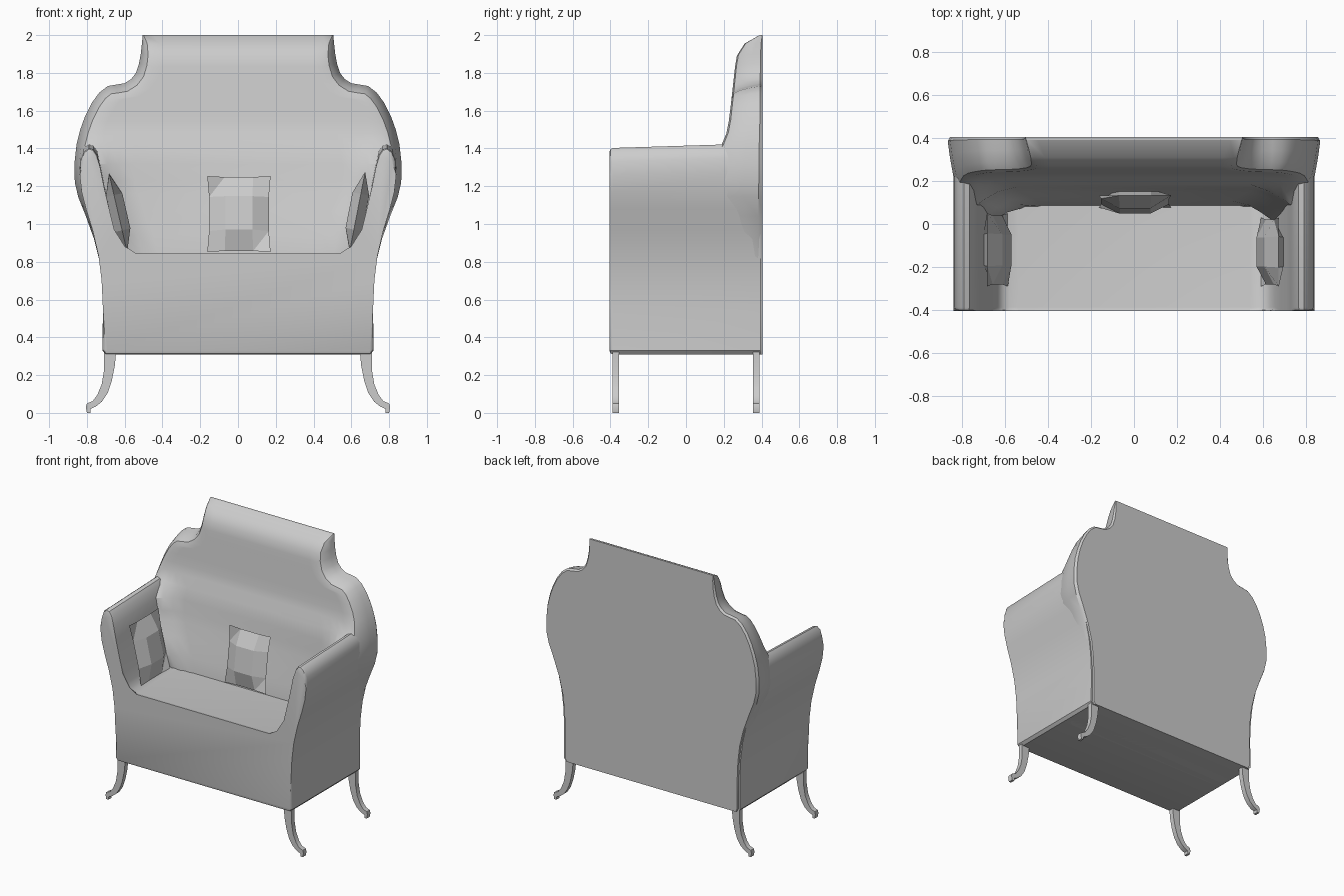
import bpy, bmesh, math
from mathutils import Matrix, Vector

if "Cube" in bpy.data.objects:
    bpy.data.objects.remove(bpy.data.objects["Cube"])


def finish(name, bm, smooth=True):
    bmesh.ops.recalc_face_normals(bm, faces=bm.faces)
    me = bpy.data.meshes.new(name)
    bm.to_mesh(me)
    bm.free()
    ob = bpy.data.objects.new(name, me)
    bpy.context.collection.objects.link(ob)
    if smooth:
        bpy.ops.object.select_all(action='DESELECT')
        ob.select_set(True)
        bpy.context.view_layer.objects.active = ob
        bpy.ops.object.shade_smooth_by_angle(angle=math.radians(35))
    return ob


def extrude_profile(pts, y0, y1):
    """Solid from an x/z outline; returns bmesh and its front face."""
    bm = bmesh.new()
    a = [bm.verts.new((x, y0, z)) for x, z in pts]
    b = [bm.verts.new((x, y1, z)) for x, z in pts]
    front = bm.faces.new(a)
    bm.faces.new(b[::-1])
    n = len(pts)
    for i in range(n):
        j = (i + 1) % n
        bm.faces.new((a[i], b[i], b[j], a[j]))
    return bm, front


def lerp_table(table, z):
    if z <= table[0][0]:
        return table[0][1]
    for (z0, v0), (z1, v1) in zip(table, table[1:]):
        if z <= z1:
            return v0 + (v1 - v0) * (z - z0) / (z1 - z0)
    return table[-1][1]


# Seat and arms: one U-shaped profile with rounded front edges
half = [(0.70, 0.31), (0.718, 0.33), (0.715, 0.55), (0.722, 0.7), (0.738, 0.83),
        (0.768, 0.96), (0.805, 1.08), (0.828, 1.17), (0.838, 1.26), (0.834, 1.33),
        (0.818, 1.38), (0.79, 1.402), (0.765, 1.395), (0.745, 1.365), (0.73, 1.3),
        (0.71, 1.2), (0.682, 1.08), (0.655, 0.97), (0.632, 0.90), (0.61, 0.865),
        (0.58, 0.85), (0.54, 0.845)]
outline = half + [(-x, z) for x, z in half[::-1]]
bm, front = extrude_profile(outline, -0.405, 0.395)
for v in bm.verts:
    if v.co.y > 0 and v.co.z > 1.2:
        v.co.z += 0.025
bmesh.ops.bevel(bm, geom=list(front.edges), offset=0.018, segments=2,
                profile=0.5, affect='EDGES')
finish("seat_and_arms", bm)

# Back: shaped outline lofted forward in shrinking rings
back_half = [(0.70, 0.31), (0.712, 0.335), (0.712, 0.55), (0.718, 0.68), (0.732, 0.8),
             (0.762, 0.92), (0.805, 1.04), (0.845, 1.14), (0.864, 1.22),
             (0.866, 1.32), (0.855, 1.42), (0.835, 1.5), (0.81, 1.57), (0.775, 1.64),
             (0.735, 1.695), (0.69, 1.73), (0.645, 1.738), (0.60, 1.745),
             (0.565, 1.768), (0.54, 1.80), (0.524, 1.85), (0.515, 1.9), (0.508, 1.96),
             (0.505, 2.0)]
front_y = [(0.84, 0.08), (0.92, 0.105), (1.2, 0.155), (1.42, 0.185), (1.47, 0.212),
           (1.55, 0.228), (1.7, 0.245), (1.88, 0.265), (1.93, 0.285), (1.965, 0.32),
           (2.0, 0.39)]
BACK = 0.405


def ring_point(i, t, inset):
    x, z = back_half[i]
    last = len(back_half) - 1
    p, q = back_half[max(i - 1, 0)], back_half[min(i + 1, last)]
    n = Vector((q[1] - p[1], p[0] - q[0])).normalized()
    if i in (0, last):
        n = Vector((1, 0))
    d = inset * min(1, (BACK - lerp_table(front_y, z)) / 0.15)
    x, z = x - n.x * d, z - n.y * d
    return x, BACK + (lerp_table(front_y, z) - BACK) * t, z


bm = bmesh.new()
rings = []
N = len(back_half)
for t, inset in [(0, 0.012), (0.08, 0), (0.4, 0.01), (0.75, 0.025), (0.95, 0.045), (1, 0.075)]:
    pts = [ring_point(i, t, inset) for i in range(N)]
    rings.append([[bm.verts.new((s * x, y, z)) for x, y, z in pts] for s in (1, -1)])
for r0, r1 in zip(rings, rings[1:]):
    for s in (0, 1):
        for i in range(N - 1):
            bm.faces.new((r0[s][i], r0[s][i + 1], r1[s][i + 1], r1[s][i]))
    for i in (0, N - 1):
        bm.faces.new((r0[0][i], r0[1][i], r1[1][i], r1[0][i]))
# flat rear, and front with columns that sweep forward into the arms
R, L = rings[0]
for i in range(N - 1):
    bm.faces.new((R[i], R[i + 1], L[i + 1], L[i]))
R, L = rings[-1]
cols = [R]
for off in (0.05, 0.10, 0.16, 0.24):
    cols.append([bm.verts.new((v.co.x - off, v.co.y, v.co.z)) for v in R])
for c in cols[::-1]:
    if c is not R:
        cols.append([bm.verts.new((-v.co.x, v.co.y, v.co.z)) for v in c])
cols.append(L)
for k, c in enumerate(cols):
    m = min(k, len(cols) - 1 - k)
    for v in c:
        if 0.84 < v.co.z < 1.4:
            v.co.y -= (0.1, 0.09, 0.055, 0.02, 0)[m]
for c0, c1 in zip(cols, cols[1:]):
    for i in range(N - 1):
        bm.faces.new((c0[i], c0[i + 1], c1[i + 1], c1[i]))
for i in (0, N - 1):
    bm.faces.new([c[i] for c in cols])
finish("back_rest", bm)

# Four sabre legs
leg = [(0.71, 0.33), (0.71, 0.22), (0.722, 0.15), (0.745, 0.095), (0.77, 0.062),
       (0.80, 0.05), (0.806, 0.03), (0.80, 0.0), (0.782, 0.0), (0.78, 0.022),
       (0.752, 0.034), (0.72, 0.06), (0.69, 0.105), (0.668, 0.17), (0.652, 0.25),
       (0.645, 0.33)]
for sx, side in ((1, "right"), (-1, "left")):
    for y, end in ((-0.372, "front"), (0.372, "back")):
        bm, _ = extrude_profile([(sx * x, z) for x, z in leg], y - 0.018, y + 0.018)
        finish(f"{end}_{side}_leg", bm)


# Faceted scatter cushions with pinched sides
def cushion(name, w, h, thick, loc, yaw, lean):
    bm = bmesh.new()
    M = (Matrix.Translation(loc) @ Matrix.Rotation(yaw, 4, 'Z')
         @ Matrix.Rotation(lean, 4, 'X'))
    steps = (-1, -0.45, 0.45, 1)
    for s in (1, -1):
        g = []
        for u in steps:
            g.append([])
            for v in steps:
                x = u * w / 2 * (1 - 0.07 * (1 - v * v))
                z = v * h / 2 * (1 - 0.03 * (1 - u * u))
                y = s * thick / 2 * (1 - u * u) * (1 - v * v) / 0.636
                g[-1].append(bm.verts.new(M @ Vector((x, y, z))))
        for i in range(3):
            for j in range(3):
                bm.faces.new((g[i][j], g[i + 1][j], g[i + 1][j + 1], g[i][j + 1]))
    bmesh.ops.remove_doubles(bm, verts=bm.verts, dist=1e-4)
    finish(name, bm, smooth=False)


cushion("centre_cushion", 0.335, 0.405, 0.09, (0.005, 0.105, 1.053), 0, math.radians(-8))
cushion("left_cushion", 0.34, 0.43, 0.09, (-0.635, -0.12, 1.06), math.pi / 2, math.radians(-13))
cushion("right_cushion", 0.32, 0.43, 0.09, (0.632, -0.13, 1.065), -math.pi / 2, math.radians(-11))
